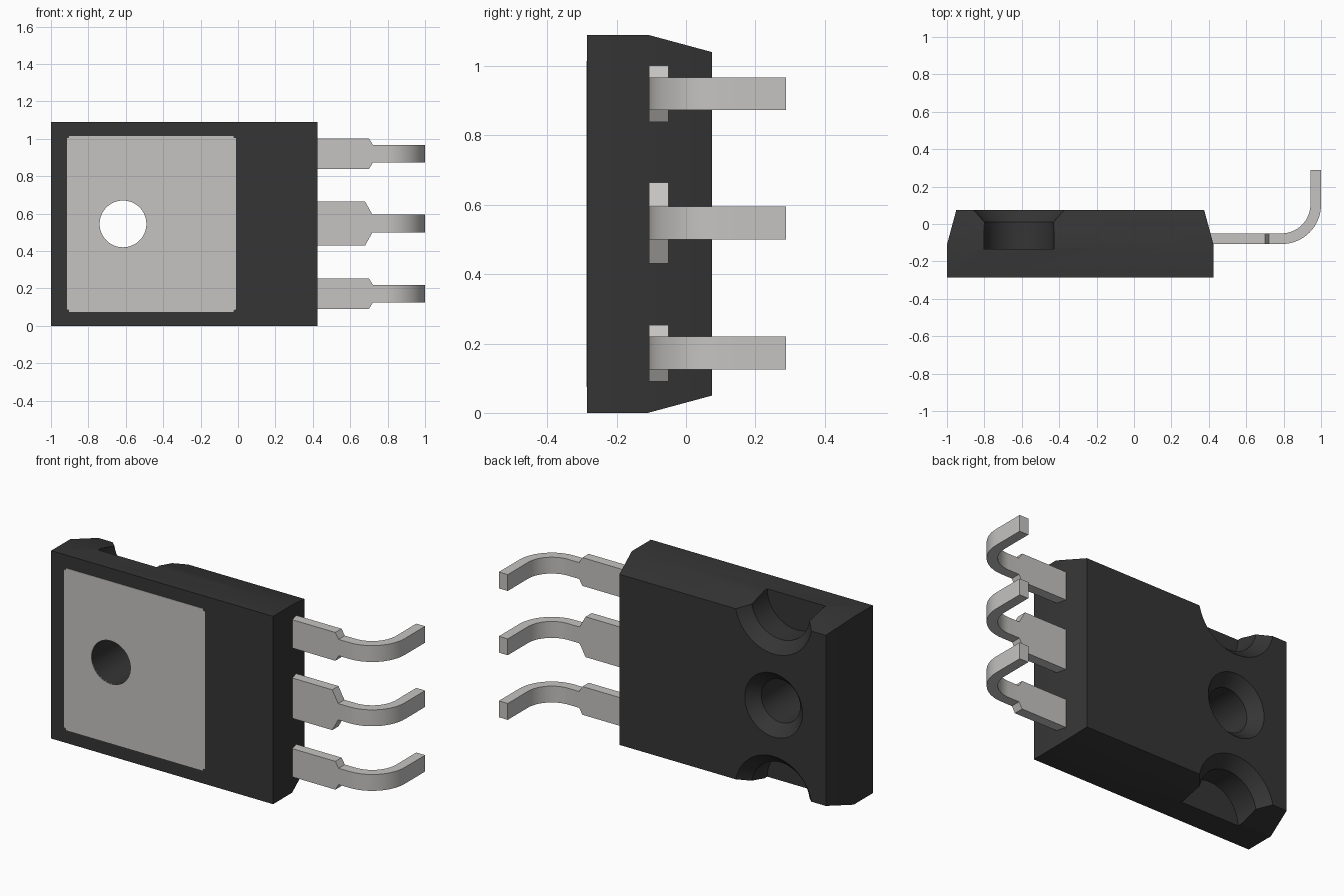
import bpy, bmesh, math

if "Cube" in bpy.data.objects:
    bpy.data.objects.remove(bpy.data.objects["Cube"], do_unlink=True)


def material(name, color):
    m = bpy.data.materials.new(name)
    m.use_nodes = True
    m.diffuse_color = (*color, 1)
    m.node_tree.nodes["Principled BSDF"].inputs["Base Color"].default_value = (*color, 1)
    return m


DARK = material("dark_plastic", (0.035, 0.035, 0.035))
METAL = material("tinned_metal", (0.56, 0.55, 0.54))
HEIGHT = 1.09
MID = HEIGHT / 2
HOLE_X = -0.615
FRONT, BACK = -0.285, 0.075


def loft(name, rings, mat):
    """Skin a list of equal-length vertex rings and cap both ends."""
    bm = bmesh.new()
    loops = [[bm.verts.new(p) for p in ring] for ring in rings]
    n = len(loops[0])
    for a, b in zip(loops, loops[1:]):
        for i in range(n):
            j = (i + 1) % n
            bm.faces.new((a[i], a[j], b[j], b[i]))
    bm.faces.new(loops[0])
    bm.faces.new(loops[-1])
    bmesh.ops.recalc_face_normals(bm, faces=bm.faces)
    mesh = bpy.data.meshes.new(name)
    bm.to_mesh(mesh)
    bm.free()
    ob = bpy.data.objects.new(name, mesh)
    mesh.materials.append(mat)
    bpy.context.collection.objects.link(ob)
    return ob


def rect(x0, x1, z0, z1, y):
    return [(x0, y, z0), (x1, y, z0), (x1, y, z1), (x0, y, z1)]


def circle(x, z, r, y, n=64):
    return [(x + r * math.cos(2 * math.pi * i / n), y,
             z + r * math.sin(2 * math.pi * i / n)) for i in range(n)]


def activate(ob):
    bpy.ops.object.select_all(action='DESELECT')
    ob.select_set(True)
    bpy.context.view_layer.objects.active = ob


def cut(ob, z, radius, bottom):
    """Cut a round pocket along y that flares toward the back face."""
    profile = [(radius, bottom), (radius, 0.01), (radius + 0.12, 0.14)]
    cutter = loft("cutter", [circle(HOLE_X, z, r, y) for r, y in profile], DARK)
    cutter.hide_render = True
    mod = ob.modifiers.new("cut", 'BOOLEAN')
    mod.operation = 'DIFFERENCE'
    mod.solver = 'EXACT'
    mod.object = cutter
    activate(ob)
    bpy.ops.object.modifier_apply(modifier=mod.name)
    bpy.data.objects.remove(cutter, do_unlink=True)


def smooth(ob):
    activate(ob)
    bpy.ops.object.shade_smooth_by_angle(angle=math.radians(25))


# Moulded body: straight front part, tapered back part
body = loft("body", [
    rect(-1, 0.425, 0, HEIGHT, FRONT),
    rect(-1, 0.425, 0, HEIGHT, -0.11),
    rect(-0.95, 0.375, 0.05, HEIGHT - 0.05, BACK)], DARK)
cut(body, MID, 0.125, -0.4)
for z in (0, HEIGHT):
    cut(body, z, 0.188, -0.135)
smooth(body)

# Metal heat-sink plate on the front, corners slightly rounded
plate = loft("heat_sink_plate", [
    rect(-0.915, -0.012, 0.075, 1.015, y) for y in (FRONT - 0.002, FRONT + 0.003)], METAL)
bm = bmesh.new()
bm.from_mesh(plate.data)
corners = [e for e in bm.edges if abs(e.verts[0].co.y - e.verts[1].co.y) > 0.001]
bmesh.ops.bevel(bm, geom=corners, offset=0.012, segments=3, affect='EDGES')
bm.to_mesh(plate.data)
bm.free()
cut(plate, MID, 0.125, -0.4)


# Leads: wide root, tapered shoulder, then a bend toward the back
def lead(name, z, wide, shoulder):
    half = 0.0475
    y0, y1 = -0.107, -0.05
    bend_x, bend_y = 0.79, 0.103
    sections = [((x, y0), (x, y1), w) for x, w in
                ((0.38, wide), (shoulder, wide), (shoulder + 0.02 + (wide - 0.08) * 0.5, half))]
    steps = 16
    for i in range(steps + 1):
        a = math.pi / 2 * i / steps
        outer, inner = [(bend_x + r * math.sin(a), bend_y - r * math.cos(a))
                        for r in (bend_y - y0, bend_y - y1)]
        sections.append((outer, inner, half))
    sections.append(((1.0, 0.288), (0.943, 0.288), half))
    rings = [[(*o, z - w), (*o, z + w), (*i, z + w), (*i, z - w)] for o, i, w in sections]
    smooth(loft(name, rings, METAL))


lead("lower_lead", 0.172, 0.082, 0.70)
lead("middle_lead", MID + 0.002, 0.117, 0.68)
lead("upper_lead", 0.92, 0.082, 0.70)
